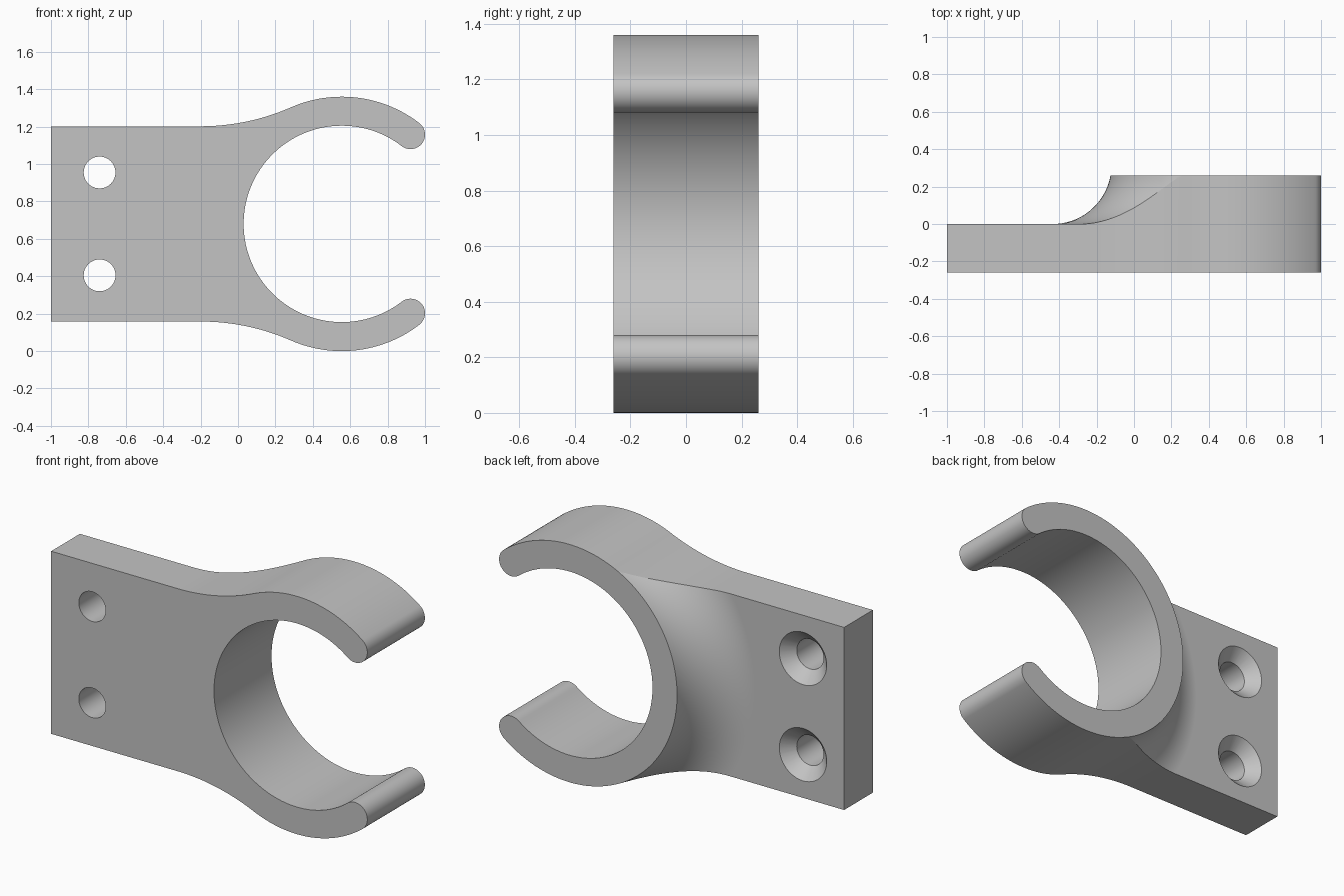
import bpy, bmesh, math
from math import cos, sin, pi, radians, sqrt

if "Cube" in bpy.data.objects:
    bpy.data.objects.remove(bpy.data.objects["Cube"])

# Main dimensions
CX, CZ = 0.555, 0.68             # clip ring axis
R_IN, R_OUT = 0.525, 0.68        # clip ring radii
HALF, DEPTH = 0.522, 0.26        # plate half height, half thickness of ring
NECK_X, TIP = -0.2, radians(52.4)

grey = bpy.data.materials.new("grey")
grey.use_nodes = True
grey.diffuse_color = (0.55, 0.55, 0.55, 1)
grey.node_tree.nodes["Principled BSDF"].inputs["Base Color"].default_value = grey.diffuse_color


def arc(x, z, r, a, b, n):
    return [(x + r * cos(a + (b - a) * i / n), z + r * sin(a + (b - a) * i / n))
            for i in range(n + 1)]


def finish(name, bm):
    bmesh.ops.remove_doubles(bm, verts=bm.verts, dist=1e-5)
    bmesh.ops.recalc_face_normals(bm, faces=bm.faces)
    mesh = bpy.data.meshes.new(name)
    bm.to_mesh(mesh)
    bm.free()
    mesh.materials.append(grey)
    ob = bpy.data.objects.new(name, mesh)
    bpy.context.collection.objects.link(ob)
    return ob


def lathe(name, profile, x, z, segs, closed):
    """Turn (radius, y) points around an axis along y."""
    bm = bmesh.new()
    rings = [[bm.verts.new((x + r * cos(2 * pi * i / segs), y, z + r * sin(2 * pi * i / segs)))
              for i in range(segs)] for r, y in profile]
    pairs = list(zip(rings, rings[1:]))
    if closed:
        pairs.append((rings[-1], rings[0]))
    else:
        bm.faces.new(rings[0])
        bm.faces.new(rings[-1])
    for a, b in pairs:
        for i in range(segs):
            j = (i + 1) % segs
            bm.faces.new((a[i], a[j], b[j], b[i]))
    return finish(name, bm)


# Side outline: upper half around the ring axis, then mirrored
dx = CX - NECK_X
neck_r = (dx**2 + HALF**2 - R_OUT**2) / (2 * (R_OUT - HALF))
neck_a = math.atan2(HALF + neck_r, -dx)
mid = (R_IN + R_OUT) / 2
upper = arc(CX, 0, R_IN, pi, TIP, 64)
upper += arc(CX + mid * cos(TIP), mid * sin(TIP), (R_OUT - R_IN) / 2, TIP - pi, TIP, 24)[1:]
upper += arc(CX, 0, R_OUT, TIP, neck_a, 36)[1:]
upper += arc(NECK_X, HALF + neck_r, neck_r, neck_a - pi, -pi / 2, 24)[1:]
upper.append((-1, HALF))
outline = upper + [(x, -z) for x, z in reversed(upper[1:])]

# Clip body, extruded to full ring depth
bm = bmesh.new()
face = bm.faces.new([bm.verts.new((x, -DEPTH, CZ + z)) for x, z in outline])
ext = bmesh.ops.extrude_face_region(bm, geom=[face])
bmesh.ops.translate(bm, vec=(0, 2 * DEPTH, 0),
                    verts=[v for v in ext["geom"] if isinstance(v, bmesh.types.BMVert)])
body = finish("clip_bracket", bm)

# Cutter that thins the plate and leaves a round fillet against the ring
r_top, r_flat = R_OUT + 0.0005, 0.99
fillet = ((r_flat - r_top)**2 + DEPTH**2) / (2 * DEPTH)
end = math.asin((r_flat - r_top) / fillet)
curve = [(r_flat - fillet * sin(end * i / 28), fillet * (1 - cos(end * i / 28)))
         for i in range(29)]
cutters = [lathe("fillet_cutter", [(2.5, 0)] + curve + [(r_top, 0.5), (2.5, 0.5)],
                 CX, CZ, 192, True)]

# Countersunk screw holes
for side, label in ((1, "upper"), (-1, "lower")):
    cutters.append(lathe(label + "_hole_cutter",
                         [(0.085, -0.4), (0.085, -0.065), (0.15, 0), (0.15, 0.1)],
                         -0.74, CZ + side * 0.275, 48, False))

bpy.context.view_layer.objects.active = body
body.select_set(True)
for cutter in cutters:
    cutter.hide_render = True
    mod = body.modifiers.new("cut", "BOOLEAN")
    mod.operation, mod.solver, mod.object = "DIFFERENCE", "EXACT", cutter
    bpy.ops.object.modifier_apply(modifier=mod.name)
    bpy.data.objects.remove(cutter)

# Smooth curves, crisp edges, flat plate
bpy.ops.object.shade_smooth_by_angle(angle=radians(16))
weighted = body.modifiers.new("weighted_normals", "WEIGHTED_NORMAL")
weighted.keep_sharp = True
